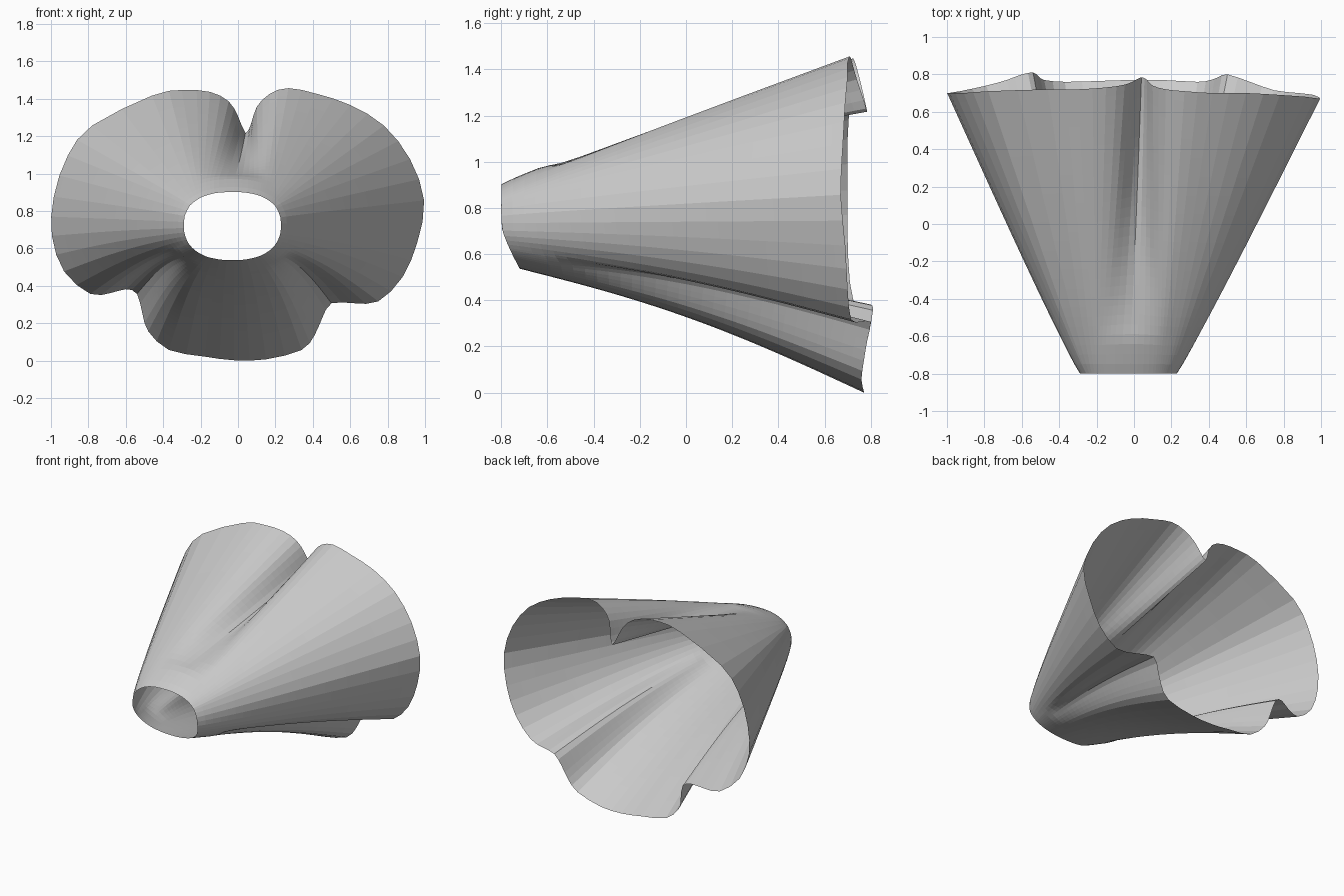
import bpy, bmesh, math
from mathutils import Vector

if "Cube" in bpy.data.objects:
    bpy.data.objects.remove(bpy.data.objects["Cube"])

# Ruffled wide rim (x, z, y), clockwise from the top left lobe
RIM = [(-.30, 1.45, .72), (-.15, 1.44, .73), (-.05, 1.39, .745), (0, 1.31, .765), (.04, 1.22, .785),
       (.07, 1.27, .77), (.10, 1.36, .74), (.17, 1.43, .72), (.27, 1.46, .71), (.42, 1.43, .70),
       (.60, 1.37, .70), (.78, 1.26, .69), (.92, 1.08, .68), (.995, .86, .67), (.96, .64, .69),
       (.88, .45, .70), (.75, .32, .715), (.62, .31, .76), (.50, .31, .80), (.45, .23, .785),
       (.41, .14, .77), (.34, .06, .76), (.15, .01, .77), (-.02, .005, .77), (-.18, .025, .765),
       (-.37, .06, .76), (-.48, .16, .77), (-.51, .25, .79), (-.54, .36, .81), (-.60, .385, .80),
       (-.68, .365, .77), (-.79, .36, .74), (-.93, .48, .71), (-.995, .67, .70), (-.985, .88, .70),
       (-.91, 1.10, .70), (-.78, 1.26, .71), (-.46, 1.42, .72)]
# Pleats: first and last rim index, outward bulge before the pleat forms
PLEATS = [(0, 8, .02), (16, 21, .07), (25, 31, .07)]
# The top pleat fans out wide at the neck (rim indices -2 to 11)
TOP_NECK_X = [-.25, -.225, -.195, -.175, -.145, -.10, -.02, .05, .10, .125,
              .145, .165, .18, .195]
CENTRE = Vector((-.03, 0, .73))
SUB, RINGS = 2, 30


def spline(pts, sub):
    out, n = [], len(pts)
    for i in range(n):
        a, b, c, d = (pts[(i + k) % n] for k in (-1, 0, 1, 2))
        for s in range(sub):
            t = s / sub
            out.append(.5 * (2 * b + (c - a) * t + (2 * a - 5 * b + 4 * c - d) * t * t
                             + (3 * b - a - 3 * c + d) * t ** 3))
    return out


rim = [Vector((x, y, z)) for x, z, y in RIM]

# Smooth version of the rim with the pleats bridged
hull = [p.copy() for p in rim]
for i0, i1, bulge in PLEATS:
    for i in range(i0 + 1, i1):
        f = (i - i0) / (i1 - i0)
        p = rim[i0].lerp(rim[i1], f)
        out = (p - CENTRE)
        out.y = 0
        hull[i] = p + out.normalized() * bulge * math.sin(math.pi * f)
        hull[i].y = rim[i].y


# Narrow oval opening at the front
def neck_point(i, p):
    k = (i + 2) % len(RIM)
    if k < len(TOP_NECK_X):
        c = (TOP_NECK_X[k] - CENTRE.x) / .26
        s = (1 - abs(c) ** 2.35) ** (1 / 2.35)
    else:
        a = math.atan2((p.z - CENTRE.z) / .73, p.x - CENTRE.x)
        if a < 0:
            a += .14 * math.sin(-2 * a)
        c, s = math.cos(a), math.sin(a)
        c, s = math.copysign(abs(c) ** .85, c), math.copysign(abs(s) ** .85, s)
    y = -.80 + .08 * max(0, -s) ** 1.3
    return Vector((CENTRE.x + .26 * c, y, CENTRE.z + (.175 if s > 0 else .19) * s))


neck = [neck_point(i, p) for i, p in enumerate(hull)]
neck, hull, rim = (spline(c, SUB) for c in (neck, hull, rim))

# Loft the cone from the neck to the ruffled rim
bm = bmesh.new()
rows = []
for r in range(RINGS + 1):
    t = r / RINGS
    g = max(0, (t - .12) / .88) ** .85
    row = []
    for n, h, o in zip(neck, hull, rim):
        p = n.lerp(h, t) + (o - h) * g
        low = max(0, (CENTRE.z - n.z) / .19)
        high = max(0, (n.z - CENTRE.z) / .175)
        bow = math.sin(math.pi * t ** .6)
        p.z += .05 * low * math.sin(math.pi * t) + .018 * high * bow
        p.x += .015 * (n.x - CENTRE.x) / .26 * bow
        row.append(bm.verts.new(p))
    rows.append(row)
N = len(rim)
for a, b in zip(rows, rows[1:]):
    for i in range(N):
        j = (i + 1) % N
        bm.faces.new((a[i], a[j], b[j], b[i]))
bmesh.ops.recalc_face_normals(bm, faces=bm.faces)
mesh = bpy.data.meshes.new("pleated_cone")
bm.to_mesh(mesh)
bm.free()
# Seat on the ground
low = min(v.co.z for v in mesh.vertices)
for v in mesh.vertices:
    v.co.z -= low
bpy.context.collection.objects.link(bpy.data.objects.new("pleated_cone", mesh))
